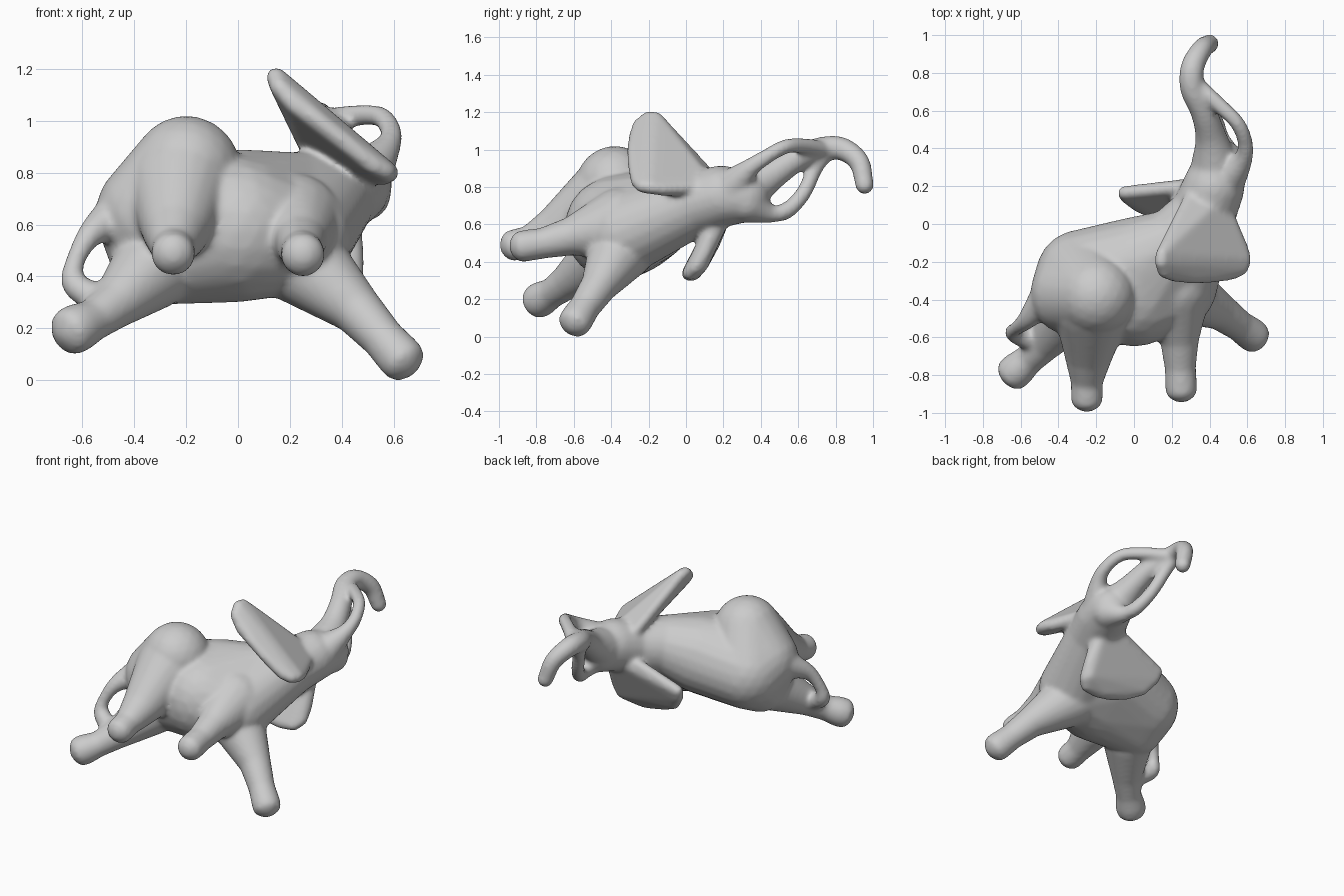
import bpy, bmesh, math
from mathutils import Matrix, Vector


def add_hull(bm, balls):
    """Convex skin around a set of (x, y, z, radius) balls."""
    tmp = bmesh.new()
    for x, y, z, r in balls:
        bmesh.ops.create_icosphere(tmp, subdivisions=3, radius=r,
                                   matrix=Matrix.Translation((x, y, z)))
    res = bmesh.ops.convex_hull(tmp, input=tmp.verts[:])
    used = {v for g in res["geom"] if isinstance(g, bmesh.types.BMFace) for v in g.verts}
    pts = [v.co.copy() for v in used]
    tmp.free()
    new = [bm.verts.new(p) for p in pts]
    out = bmesh.ops.convex_hull(bm, input=new)
    loose = [g for g in out["geom_interior"] if isinstance(g, bmesh.types.BMVert)]
    if loose:
        bmesh.ops.delete(bm, geom=loose, context='VERTS')


def add_limb(bm, balls):
    """Tapered tube through a chain of balls."""
    for a, b in zip(balls, balls[1:]):
        add_hull(bm, [a, b])


def add_leg(bm, balls):
    """Limb ending in a blunt foot with a rounded sole edge."""
    add_limb(bm, balls)
    ankle, foot = Vector(balls[-2][:3]), Vector(balls[-1][:3])
    axis = (foot - ankle).normalized()
    rot = axis.to_track_quat('Z', 'Y')
    r = balls[-1][3]
    sole = [foot + axis * (r - 0.07) + rot @ Vector((math.cos(a), math.sin(a), 0)) * (r - 0.055)
            for a in [i * math.tau / 10 for i in range(10)]]
    add_hull(bm, [(*p, 0.055) for p in sole])


def curve_balls(balls, steps=5):
    """Smooth a chain of balls with a Catmull-Rom spline."""
    p = [Vector(b) for b in balls]
    p = [p[0] * 2 - p[1]] + p + [p[-1] * 2 - p[-2]]
    out = []
    for a, b, c, d in zip(p, p[1:], p[2:], p[3:]):
        for i in range(steps):
            t = i / steps
            out.append(tuple((b * 2 + (c - a) * t + (a * 2 - b * 5 + c * 4 - d) * t * t
                              + (b * 3 - a - c * 3 + d) * t ** 3) * 0.5))
    return out + [tuple(p[-2])]


bm = bmesh.new()

# Torso: rump, belly, shoulders, neck and head
rump = [(-0.20, -0.38, 0.81, 0.21), (-0.31, -0.36, 0.47, 0.18),
        (-0.28, -0.27, 0.58, 0.24), (-0.33, -0.37, 0.64, 0.22)]
belly = [(0.0, -0.37, 0.58, 0.28), (0.02, -0.21, 0.64, 0.25)]
shoulder = [(0.22, -0.33, 0.55, 0.22), (0.21, -0.11, 0.69, 0.19)]
neck = [(0.36, 0.04, 0.71, 0.175)]
head = [(0.42, 0.19, 0.75, 0.165)]
muzzle = [(0.455, 0.31, 0.75, 0.14)]
add_hull(bm, rump)
add_hull(bm, rump[1:] + belly)
for a, b in ((belly, shoulder), (shoulder, neck), (neck, head), (head, muzzle)):
    add_hull(bm, a + b)

# Legs
legs = [
    [(-0.22, -0.43, 0.74, 0.21), (-0.24, -0.68, 0.58, 0.13), (-0.25, -0.83, 0.51, 0.085), (-0.25, -0.912, 0.49, 0.085)],
    [(0.21, -0.34, 0.60, 0.20), (0.24, -0.60, 0.54, 0.105), (0.245, -0.76, 0.50, 0.083), (0.25, -0.862, 0.485, 0.085)],
    [(0.22, -0.34, 0.48, 0.18), (0.45, -0.46, 0.28, 0.10), (0.56, -0.54, 0.16, 0.083), (0.622, -0.585, 0.092, 0.09)],
    [(-0.33, -0.45, 0.43, 0.16), (-0.47, -0.63, 0.295, 0.095), (-0.56, -0.72, 0.23, 0.08), (-0.622, -0.775, 0.20, 0.095)],
]
for leg in legs:
    add_leg(bm, leg)

# Raised trunk, upper tusk, lower tusk and tail
tubes = [
    [(0.43, 0.30, 0.77, 0.13), (0.41, 0.45, 0.86, 0.085), (0.37, 0.59, 0.95, 0.07),
     (0.31, 0.72, 1.0, 0.067), (0.31, 0.83, 1.005, 0.063), (0.36, 0.925, 0.935, 0.056),
     (0.40, 0.955, 0.81, 0.05)],
    [(0.48, 0.23, 0.78, 0.11), (0.57, 0.33, 0.89, 0.055), (0.59, 0.42, 0.955, 0.042),
     (0.55, 0.53, 1.015, 0.04), (0.45, 0.63, 1.02, 0.042), (0.34, 0.73, 1.0, 0.045)],
    [(0.48, 0.32, 0.72, 0.11), (0.46, 0.44, 0.66, 0.052), (0.43, 0.54, 0.675, 0.046),
     (0.38, 0.63, 0.77, 0.042), (0.33, 0.69, 0.90, 0.042), (0.31, 0.74, 0.97, 0.045)],
    [(-0.47, -0.40, 0.63, 0.09), (-0.57, -0.51, 0.56, 0.05), (-0.63, -0.56, 0.45, 0.038),
     (-0.63, -0.58, 0.37, 0.05), (-0.54, -0.62, 0.31, 0.06)],
]
for balls in tubes:
    add_limb(bm, curve_balls(balls))

# Fan-shaped ears: rim points, with the root buried in the head
ears = [
    [(0.145, -0.20, 1.17), (0.15, -0.16, 1.165), (0.16, -0.25, 1.13), (0.22, -0.272, 1.06),
     (0.31, -0.278, 1.0), (0.42, -0.275, 0.91), (0.52, -0.26, 0.83), (0.57, -0.235, 0.805),
     (0.585, -0.19, 0.80), (0.57, -0.13, 0.79), (0.19, -0.10, 1.08), (0.48, 0.04, 0.785),
     (0.28, 0.07, 0.91), (0.30, 0.14, 0.84), (0.46, 0.13, 0.80)],
    [(-0.05, 0.165, 0.55), (-0.04, 0.145, 0.50), (0.02, 0.10, 0.42), (0.12, 0.055, 0.37),
     (0.22, 0.025, 0.345), (0.32, 0.012, 0.335), (0.41, 0.02, 0.34), (0.445, 0.05, 0.37),
     (0.45, 0.10, 0.45), (0.44, 0.16, 0.62), (0.12, 0.18, 0.60), (0.22, 0.19, 0.66),
     (0.42, 0.22, 0.68), (0.28, 0.04, 0.335), (0.43, 0.08, 0.38)],
]
for pts in ears:
    add_hull(bm, [(x, y, z, 0.037) for x, y, z in pts])

# Fuse everything into one smooth sculpted figure
me = bpy.data.meshes.new("elephant_figure")
bm.to_mesh(me)
bm.free()
figure = bpy.data.objects.new("elephant_figure", me)
bpy.context.collection.objects.link(figure)
remesh = figure.modifiers.new("fuse", 'REMESH')
remesh.mode = 'VOXEL'
remesh.voxel_size = 0.013
remesh.use_smooth_shade = True
soften = figure.modifiers.new("soften", 'SMOOTH')
soften.factor = 0.5
soften.iterations = 12
